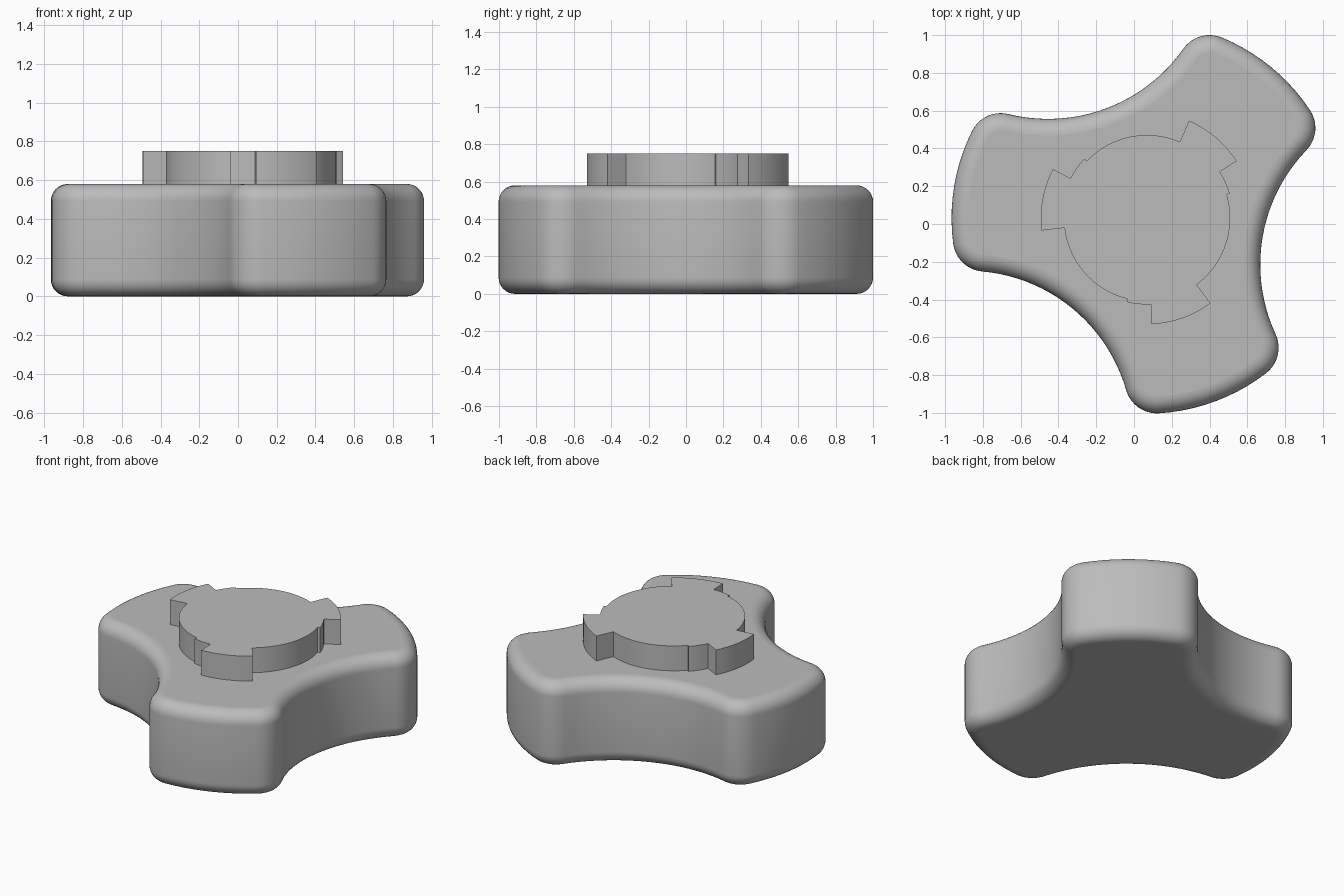
import bpy, bmesh
from math import sin, cos, radians, degrees, atan2, hypot, pi
from mathutils import Vector

if "Cube" in bpy.data.objects:
    bpy.data.objects.remove(bpy.data.objects["Cube"])

CENTRE = Vector((0.069, 0.031))
LOBES = (50.5, 170.5, 290.5)
BODY_TOP, BOSS_TOP, EDGE = 0.58, 0.75, 0.088

grey = bpy.data.materials.new("plain grey")
grey.use_nodes = True
grey.diffuse_color = (0.5, 0.5, 0.5, 1)
grey.node_tree.nodes["Principled BSDF"].inputs["Base Color"].default_value = (0.5, 0.5, 0.5, 1)


def polar(r, deg):
    return Vector((r * cos(radians(deg)), r * sin(radians(deg))))


def arc(centre, r, start, end, steps, closed=False):
    count = steps + 1 if closed else steps
    return [centre + polar(r, start + (end - start) * i / steps) for i in range(count)]


def three_lobes(piece):
    """Repeat one third of an outline around the centre."""
    out = []
    for angle in LOBES:
        for p in piece:
            out.append(CENTRE + polar(p.length, degrees(atan2(p.y, p.x)) + angle))
    return out


def body_outline(inset):
    """Lobe end, its two rounded corners and the hollow beside it, moved inwards."""
    reach, half, fillet, waist = 0.865, 17, 0.17, 0.62
    # radius of the hollow that runs tangent into the corner fillets
    along, across = reach * cos(radians(60 - half)), reach * sin(radians(60 - half))
    gap = waist - along
    hollow = (across**2 + gap**2 - fillet**2) / (2 * (fillet - gap))
    c1, c2 = polar(reach, -half), polar(reach, half)
    hollow_centre = polar(waist + hollow, 60)
    to_hollow = hollow_centre - c2
    turn = degrees(atan2(to_hollow.y, to_hollow.x))
    piece = arc(c1, fillet - inset, -turn, -half, 10)
    piece += arc(Vector((0, 0)), reach + fillet - inset, -half, half, 10)
    piece += arc(c2, fillet - inset, half, turn, 10)
    piece += arc(hollow_centre, hollow + inset, turn + 180, 300 - turn, 22)
    return three_lobes(piece)


def loft(name, rings):
    """Skin stacked outlines, cap both ends and keep real edges sharp."""
    bm = bmesh.new()
    loops = [[bm.verts.new((p.x, p.y, z)) for p in pts] for pts, z in rings]
    n = len(loops[0])
    for low, high in zip(loops, loops[1:]):
        for i in range(n):
            j = (i + 1) % n
            bm.faces.new((low[i], low[j], high[j], high[i]))
    caps = [bm.faces.new(loops[0][::-1]), bm.faces.new(loops[-1])]
    bm.normal_update()
    for f in bm.faces:
        f.smooth = f not in caps
    for e in bm.edges:
        on_cap = any(f in caps for f in e.link_faces)
        e.smooth = not on_cap and e.calc_face_angle(0) < radians(30)
    mesh = bpy.data.meshes.new(name)
    bm.to_mesh(mesh)
    bm.free()
    mesh.materials.append(grey)
    obj = bpy.data.objects.new(name, mesh)
    bpy.context.collection.objects.link(obj)
    return obj


# Three-lobed body with rounded top and bottom rims
steps = 8
lower = []
for i in range(steps + 1):
    t = i / steps * pi / 2
    lower.append((EDGE * (1 - sin(t)), EDGE * (1 - cos(t))))
upper = [(inset, BODY_TOP - z) for inset, z in reversed(lower)]
loft("knob_body", [(body_outline(inset), z) for inset, z in lower + upper])

# Round boss with three locking tabs, each with a shallow step beside it
origin = Vector((0, 0))
boss = arc(origin, 0.457, -34, -18, 5, True)
boss += arc(origin, 0.562, -18, 16.2, 10, True)
boss += arc(origin, 0.44, 16.2, 86, 20, True)
boss_outline = three_lobes(boss)
loft("locking_boss", [(boss_outline, BODY_TOP - 0.02), (boss_outline, BOSS_TOP)])
